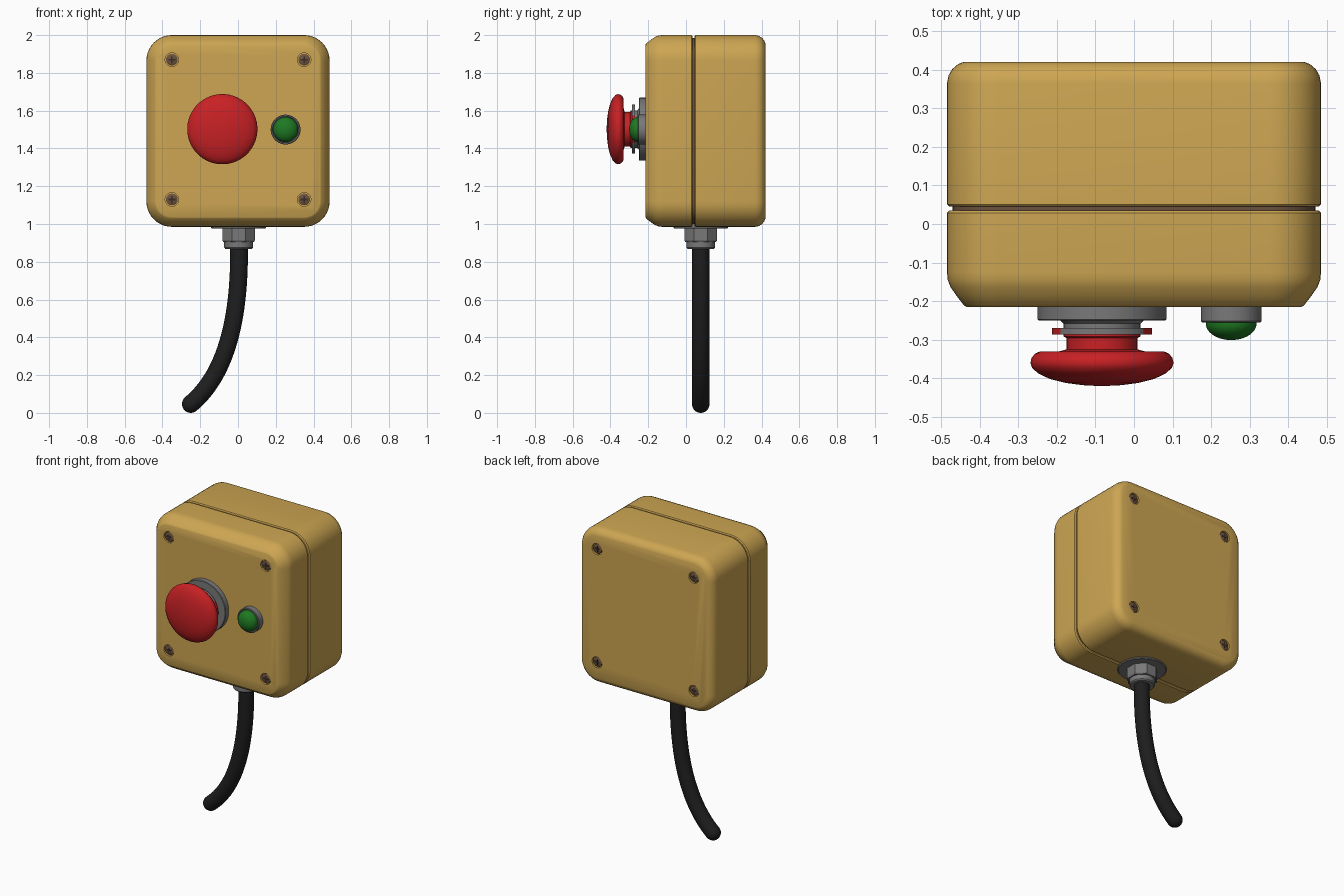
import bpy, bmesh, math
from mathutils import Vector, Matrix

if "Cube" in bpy.data.objects:
    bpy.data.objects.remove(bpy.data.objects["Cube"])


def material(name, rgb):
    m = bpy.data.materials.new(name)
    m.diffuse_color = (*rgb, 1)
    m.use_nodes = True
    m.node_tree.nodes["Principled BSDF"].inputs["Base Color"].default_value = m.diffuse_color
    return m


YELLOW = material("ochre_yellow", (0.61, 0.38, 0.085))
RED = material("signal_red", (0.58, 0.015, 0.018))
GREEN = material("green", (0.013, 0.19, 0.016))
GREY = material("grey", (0.19, 0.19, 0.19))
BLACK = material("cable_black", (0.013, 0.013, 0.013))
BROWN = material("screw_brown", (0.15, 0.085, 0.05))
DARK = material("slot_dark", (0.04, 0.025, 0.018))


def loft(name, rings, mats, angle=35):
    """Skin a stack of closed rings and cap both ends."""
    bm = bmesh.new()
    loops = [[bm.verts.new(p) for p in ring] for ring in rings]
    n = len(loops[0])
    for a, b in zip(loops, loops[1:]):
        for i in range(n):
            j = (i + 1) % n
            bm.faces.new((a[i], a[j], b[j], b[i]))
    bm.faces.new(loops[0])
    bm.faces.new(loops[-1])
    bmesh.ops.recalc_face_normals(bm, faces=bm.faces)
    me = bpy.data.meshes.new(name)
    bm.to_mesh(me)
    bm.free()
    ob = bpy.data.objects.new(name, me)
    bpy.context.collection.objects.link(ob)
    for m in mats:
        me.materials.append(m)
    smooth(ob, angle)
    return ob


def smooth(ob, angle=35):
    bpy.ops.object.select_all(action='DESELECT')
    ob.select_set(True)
    bpy.context.view_layer.objects.active = ob
    bpy.ops.object.shade_smooth_by_angle(angle=math.radians(angle))


def turned(name, centre, profile, mat, axis='Y', sides=48, angle=35):
    """Lathe (radius, position) pairs about the y or z axis."""
    rings = []
    for r, h in profile:
        ring = []
        for i in range(sides):
            t = 2 * math.pi * (i + 0.5) / sides
            u, v = centre[0] + r * math.cos(t), centre[1] + r * math.sin(t)
            ring.append((u, h, v) if axis == 'Y' else (u, v, h))
        rings.append(ring)
    return loft(name, rings, [mat], angle)


def rounded_ring(y, inset, hx=0.485, hz=0.5075, rad=0.135, seg=10):
    pts, r = [], rad - inset
    for k, (sx, sz) in enumerate(((1, 1), (-1, 1), (-1, -1), (1, -1))):
        for i in range(seg + 1):
            t = math.pi / 2 * (k + i / seg)
            pts.append((sx * (hx - rad) + r * math.cos(t), y,
                        1.4925 + sz * (hz - rad) + r * math.sin(t)))
    return pts


def shell(name, profile, mat):
    return loft(name, [rounded_ring(y, d) for y, d in profile], [mat])


# enclosure: front lid, back box and recessed seam
lid = shell("front_lid", [(-0.215, 0.052), (-0.211, 0.044), (-0.185, 0.024), (-0.163, 0.009),
                          (-0.145, 0.002), (-0.125, 0), (0.029, 0), (0.035, 0.006)], YELLOW)
box = shell("back_box", [(0.045, 0.006), (0.051, 0), (0.365, 0), (0.385, 0.004),
                         (0.402, 0.014), (0.414, 0.028), (0.42, 0.043)], YELLOW)
shell("seam_gasket", [(0.03, 0.014), (0.05, 0.014)], BROWN)


# screws with cross slots, sunk into round holes front and back
def screw(name, x, z, face, out):
    head = turned(name, (x, z), [(0.031, face - out * 0.02), (0.031, face - out * 0.006),
                                 (0.026, face - out * 0.003)], BROWN, sides=24)
    head.data.materials.append(DARK)
    bm = bmesh.new()
    bm.from_mesh(head.data)
    for size in ((0.036, 0.004, 0.009), (0.009, 0.004, 0.036)):
        mat = Matrix.Translation((x, face - out * 0.0035, z)) @ Matrix.Diagonal((*size, 1))
        new = bmesh.ops.create_cube(bm, size=1, matrix=mat)["verts"]
        for f in {f for v in new for f in v.link_faces}:
            f.material_index = 1
    bm.to_mesh(head.data)
    bm.free()


for part, label, face, out in ((lid, "front", -0.215, -1), (box, "back", 0.42, 1)):
    for sx in (-1, 1):
        for z in (1.13, 1.87):
            x = sx * 0.35
            hole = turned("screw_hole_cutter", (x, z),
                          [(0.036, face - out * 0.014), (0.036, face + out * 0.05)], YELLOW, sides=24)
            hole.hide_render = True
            mod = part.modifiers.new("hole", 'BOOLEAN')
            mod.operation, mod.solver, mod.object = 'DIFFERENCE', 'EXACT', hole
            bpy.context.view_layer.objects.active = part
            bpy.ops.object.modifier_move_to_index(modifier="hole", index=0)
            bpy.ops.object.modifier_apply(modifier="hole")
            bpy.data.objects.remove(hole)
            screw(f"{label}_screw", x, z, face, out)
    smooth(part)

# emergency stop button
B = (-0.083, 1.502)
turned("button_flange", B, [(0.167, -0.21), (0.167, -0.247), (0.164, -0.25)], GREY)
turned("button_neck", B, [(0.115, -0.245), (0.1, -0.258), (0.1, -0.27)], GREY)
ring = turned("button_lock_ring", B, [(0.13, -0.27), (0.13, -0.286)], GREY)
ring.data.materials.append(RED)
for f in ring.data.polygons:  # red side tabs
    if abs(f.normal.x) > 0.8:
        f.material_index = 1
turned("button_stem", B, [(0.1, -0.28), (0.1, -0.292), (0.092, -0.296), (0.092, -0.335)], RED)
turned("button_cap", B, [(0.092, -0.325), (0.11, -0.33), (0.16, -0.33), (0.174, -0.336),
                         (0.183, -0.347), (0.186, -0.36), (0.182, -0.373), (0.165, -0.388),
                         (0.135, -0.402), (0.095, -0.412), (0.05, -0.418), (0.01, -0.42)], RED, angle=60)

# green push button
G = (0.252, 1.5)
turned("green_button_collar", G, [(0.079, -0.21), (0.079, -0.252), (0.076, -0.255),
                                  (0.07, -0.255), (0.068, -0.245)], GREY)
dome = [(0.066, -0.24)] + [(0.066 * math.cos(t), -0.258 - 0.043 * math.sin(t))
                           for t in (i * math.pi / 2 / 8.3 for i in range(9))]
turned("green_button", G, dome, GREEN, angle=60)

# cable gland
C = (0.003, 0.078)
turned("gland_plate", C, [(0.145, 1.0), (0.145, 0.98), (0.14, 0.975)], GREY, axis='Z')
turned("gland_nut", C, [(0.093, 0.985), (0.093, 0.912), (0.088, 0.905)], GREY, axis='Z', sides=8, angle=20)
turned("gland_collar", C, [(0.076, 0.91), (0.076, 0.875), (0.07, 0.868)], GREY, axis='Z')

# curved cable: cubic bezier swept with a round section and a rounded end
p0, p1, p2, p3 = (Vector(p) for p in ((0.005, 0.9), (0.012, 0.52), (-0.055, 0.21), (-0.25, 0.047)))
rings, steps, sides, R = [], 28, 24, 0.047
for i in range(steps + 1):
    t = i / steps
    s = 1 - t
    c = s**3 * p0 + 3 * s * s * t * p1 + 3 * s * t * t * p2 + t**3 * p3
    d = (s * s * (p1 - p0) + 2 * s * t * (p2 - p1) + t * t * (p3 - p2)).normalized()
    rings.append((c, d, R))
for k in range(1, 7):
    a = math.pi / 2 * k / 6.3
    rings.append((c + d * R * math.sin(a), d, R * math.cos(a)))
sections = [[(c.x + r * math.cos(q) * d.y, C[1] + r * math.sin(q), c.y - r * math.cos(q) * d.x)
             for q in (2 * math.pi * j / sides for j in range(sides))] for c, d, r in rings]
loft("cable", sections, [BLACK], 60)
